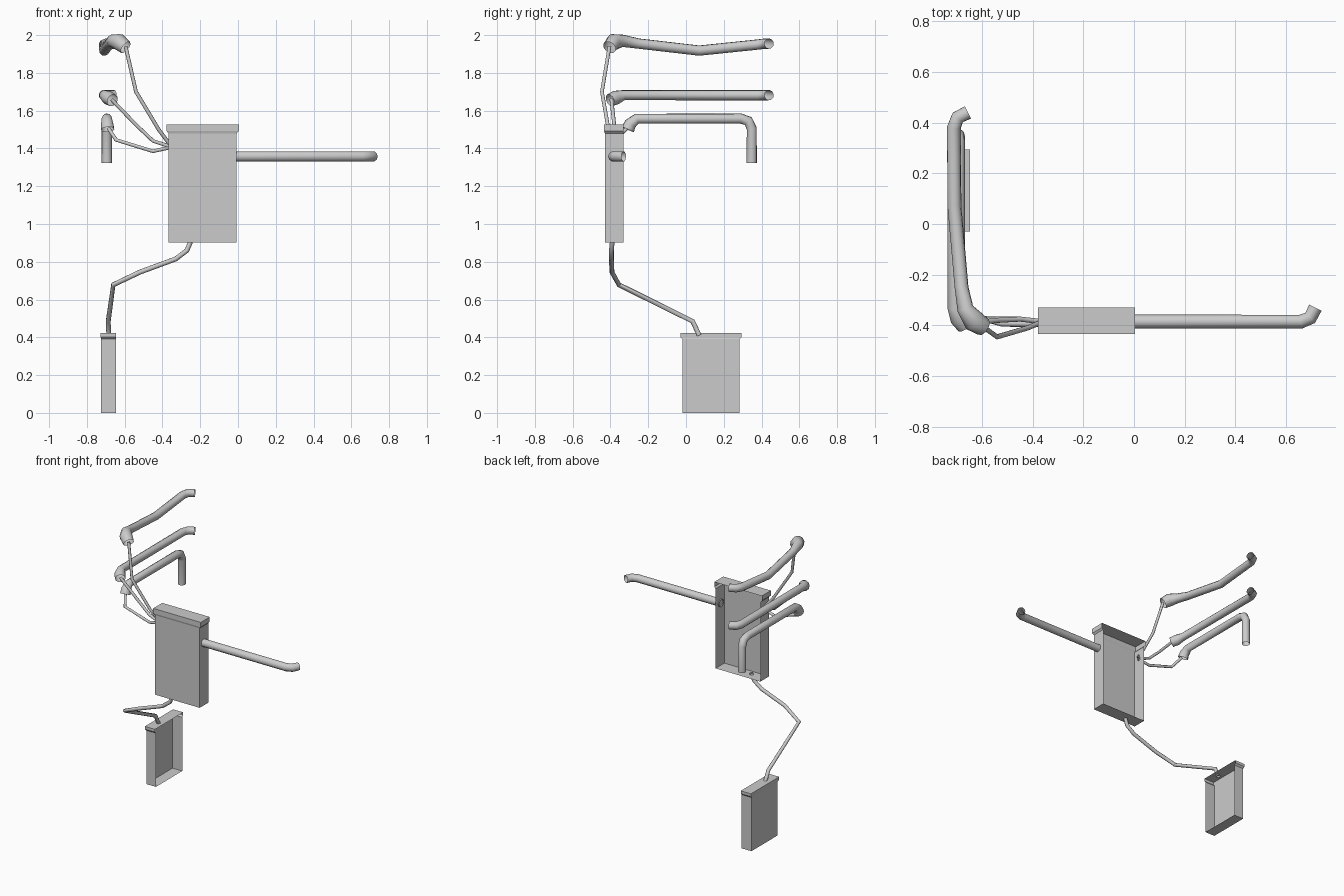
import bpy
import bmesh
from mathutils import Matrix, Vector
from math import radians

cube = bpy.data.objects.get("Cube")
if cube:
    bpy.data.objects.remove(cube)

grey = bpy.data.materials.new("plain_grey")
grey.use_nodes = True
COLOUR = (0.6, 0.6, 0.6, 1)
grey.diffuse_color = COLOUR
grey.node_tree.nodes["Principled BSDF"].inputs["Base Color"].default_value = COLOUR


def add_object(name, data):
    obj = bpy.data.objects.new(name, data)
    bpy.context.collection.objects.link(obj)
    data.materials.append(grey)
    return obj


def open_box(name, width, depth, height, lip_height, location, turn=0):
    """Thin tray standing upright, open on one side, with a flared lip on top."""
    bm = bmesh.new()
    rings = []
    bevel = 0.012
    for z, out in ((0, 0), (height - lip_height - bevel, 0),
                   (height - lip_height, 0.011), (height, 0.011)):
        w, front, back = width / 2 + out, -depth / 2 - out / 3, depth / 2
        corners = ((-w, back), (-w, front), (w, front), (w, back))
        rings.append([bm.verts.new((x, y, z)) for x, y in corners])
    for low, high in zip(rings, rings[1:]):
        for i in range(3):
            bm.faces.new((low[i], low[i + 1], high[i + 1], high[i]))
    bm.faces.new(rings[0][::-1])
    bm.faces.new(rings[-1])
    bm.transform(Matrix.Translation(location) @ Matrix.Rotation(radians(turn), 4, "Z"))
    mesh = bpy.data.meshes.new(name)
    bm.to_mesh(mesh)
    bm.free()
    return add_object(name, mesh)


def tube(name, points, radius, swell=()):
    """Open round pipe along a path; swell scales the first points."""
    curve = bpy.data.curves.new(name, "CURVE")
    curve.dimensions = "3D"
    curve.bevel_depth = radius
    curve.bevel_resolution = 3
    spline = curve.splines.new("POLY")
    spline.points.add(len(points) - 1)
    for i, (point, co) in enumerate(zip(spline.points, points)):
        point.co = (*co, 1)
        point.radius = swell[i] if i < len(swell) else 1
    temp = bpy.data.objects.new(name + "_path", curve)
    bpy.context.collection.objects.link(temp)
    bpy.context.view_layer.update()
    mesh = bpy.data.meshes.new_from_object(
        temp.evaluated_get(bpy.context.evaluated_depsgraph_get()))
    bpy.data.objects.remove(temp)
    mesh.materials.clear()
    obj = add_object(name, mesh)
    bpy.ops.object.select_all(action="DESELECT")
    obj.select_set(True)
    bpy.context.view_layer.objects.active = obj
    bpy.ops.object.shade_smooth_by_angle(angle=radians(50))
    return obj


# Two open cabinets
open_box("upper_cabinet", 0.36, 0.1, 0.625, 0.035, Vector((-0.187, -0.38, 0.902)))
open_box("lower_cabinet", 0.302, 0.078, 0.422, 0.02, Vector((-0.685, 0.132, 0)), -90)

# Pipes
PIPE = 0.0275
tube("front_pipe", [(-0.015, -0.385, 1.358), (0.658, -0.385, 1.358), (0.695, -0.37, 1.358),
                    (0.715, -0.33, 1.358)], PIPE)
tube("top_pipe", [(-0.595, -0.405, 1.935), (-0.632, -0.382, 1.965), (-0.665, -0.335, 1.97),
                  (-0.68, -0.25, 1.955), (-0.708, 0.07, 1.918), (-0.71, 0.38, 1.95),
                  (-0.695, 0.42, 1.955), (-0.655, 0.44, 1.955)], PIPE, (1.35, 1.6, 1.2))
tube("middle_pipe", [(-0.665, -0.402, 1.655), (-0.69, -0.37, 1.67), (-0.708, -0.33, 1.682),
                     (-0.71, 0.38, 1.682), (-0.695, 0.42, 1.682), (-0.655, 0.44, 1.682)],
     PIPE, (1.25, 1.35))
tube("bottom_pipe", [(-0.69, -0.308, 1.5), (-0.692, -0.295, 1.53), (-0.694, -0.26, 1.558),
                     (-0.694, 0.29, 1.558), (-0.694, 0.33, 1.545), (-0.694, 0.348, 1.505),
                     (-0.694, 0.348, 1.323)], PIPE, (1.3, 1.2))

# Cables
WIRE = 0.01
tube("top_cable", [(-0.36, -0.385, 1.42), (-0.42, -0.41, 1.5), (-0.54, -0.445, 1.7),
                   (-0.595, -0.405, 1.94)], WIRE)
tube("middle_cable", [(-0.36, -0.385, 1.41), (-0.45, -0.375, 1.44), (-0.54, -0.38, 1.525),
                      (-0.67, -0.395, 1.66)], WIRE)
tube("bottom_cable", [(-0.36, -0.385, 1.405), (-0.45, -0.375, 1.385), (-0.645, -0.375, 1.445),
                      (-0.685, -0.315, 1.505)], WIRE)
tube("linking_cable", [(-0.25, -0.39, 0.91), (-0.27, -0.395, 0.86), (-0.33, -0.395, 0.815),
                       (-0.52, -0.392, 0.745), (-0.66, -0.355, 0.678),
                       (-0.687, 0.035, 0.485), (-0.684, 0.07, 0.41)], 0.013)
